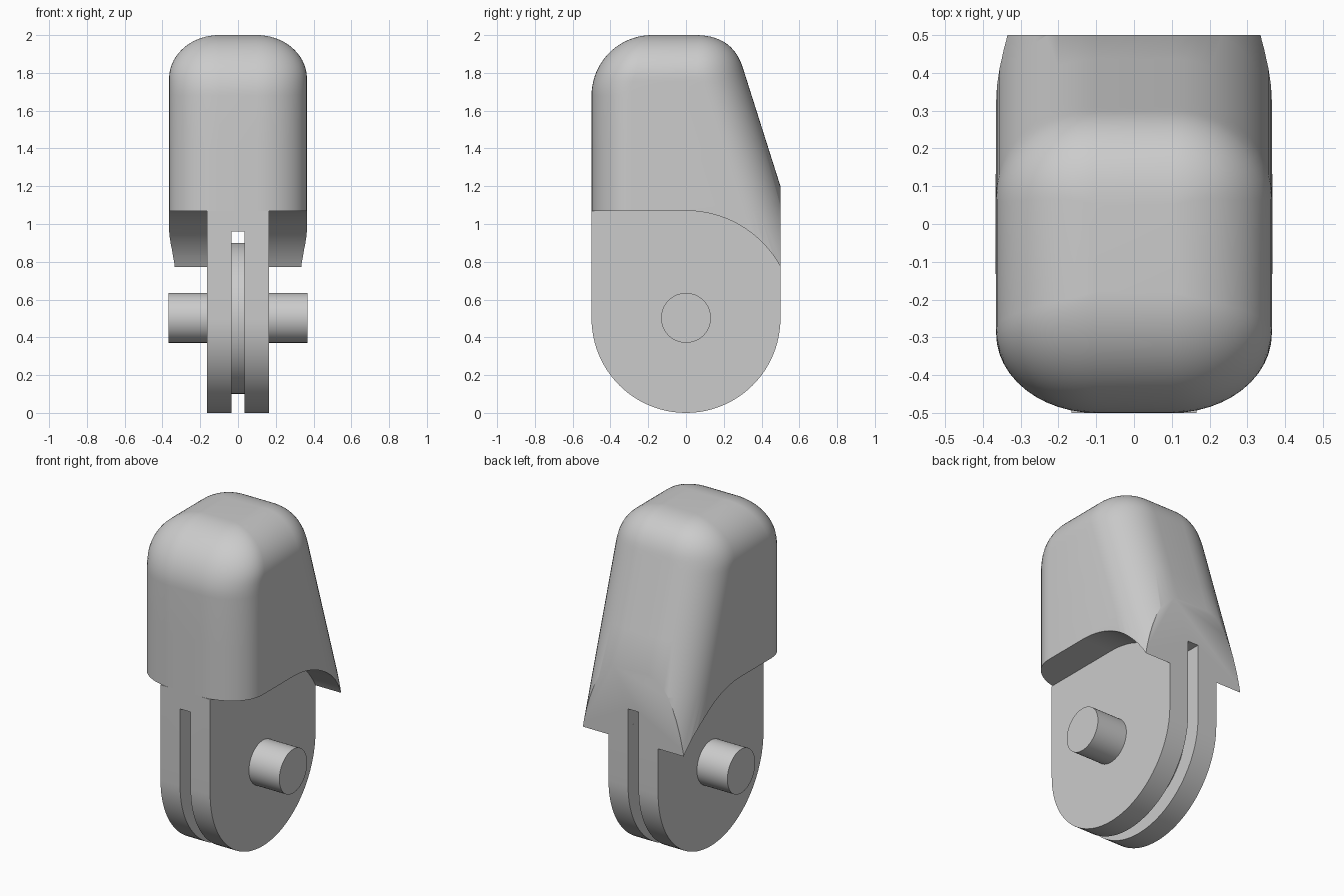
import bpy, bmesh, math
from math import sin, cos, pi, sqrt

if "Cube" in bpy.data.objects:
    bpy.data.objects.remove(bpy.data.objects["Cube"])

grey = bpy.data.materials.new("plain grey")
grey.use_nodes = True
COL = (0.6, 0.6, 0.6, 1)
grey.diffuse_color = COL
grey.node_tree.nodes["Principled BSDF"].inputs["Base Color"].default_value = COL

AXLE_Z = 0.5       # centre of the round lower end
HALF_PLATE = 0.165


def add_object(name, bm):
    bmesh.ops.recalc_face_normals(bm, faces=bm.faces)
    me = bpy.data.meshes.new(name)
    bm.to_mesh(me)
    bm.free()
    ob = bpy.data.objects.new(name, me)
    bpy.context.collection.objects.link(ob)
    me.materials.append(grey)
    return ob


def extrude_x(name, profile, x0, x1):
    """Extrude a (y, z) outline from x0 to x1."""
    bm = bmesh.new()
    face = bm.faces.new([bm.verts.new((x0, y, z)) for y, z in profile])
    res = bmesh.ops.extrude_face_region(bm, geom=[face])
    verts = [g for g in res["geom"] if isinstance(g, bmesh.types.BMVert)]
    bmesh.ops.translate(bm, verts=verts, vec=(x1 - x0, 0, 0))
    return add_object(name, bm)


def arc(r, a0, a1, n, cz=AXLE_Z):
    return [(r * cos(a0 + (a1 - a0) * i / n), cz + r * sin(a0 + (a1 - a0) * i / n))
            for i in range(n + 1)]


def cut(ob, cutter):
    mod = ob.modifiers.new("cut", 'BOOLEAN')
    mod.operation = 'DIFFERENCE'
    mod.solver = 'EXACT'
    mod.object = cutter
    bpy.context.view_layer.objects.active = ob
    bpy.ops.object.modifier_apply(modifier=mod.name)


def smooth(ob):
    bpy.ops.object.select_all(action='DESELECT')
    ob.select_set(True)
    bpy.context.view_layer.objects.active = ob
    bpy.ops.object.shade_smooth_by_angle(angle=math.radians(30))


# Hood outline at each height
def half_width(z):
    s = max(0, (z - 1.77) / 0.23)
    return 0.1 + 0.265 * sqrt(max(0, 1 - s * s))


def front_y(z):
    s = max(0, (z - 1.68) / 0.32)
    return -0.18 - 0.32 * sqrt(max(0, 1 - s * s))


def back_y(z):
    if z <= 1.83:
        return 0.3 + (1.83 - z) * 0.2 / 0.63
    t = 1 - sqrt(max(0, 1 - (z - 1.83) / 0.17))
    return (1 - t) ** 2 * 0.3 + 2 * t * (1 - t) * 0.246 + t * t * 0.05


def section(z, n=12):
    w, f, b = half_width(z), front_y(z), back_y(z)
    k = (w - 0.1) / 0.265
    rx, rf, rb = w - 0.1, 0.21 * k, 0.25 * k
    pts = []
    for q, (sx, cy, ry) in enumerate([(1, b - rb, rb), (-1, b - rb, rb),
                                      (-1, f + rf, rf), (1, f + rf, rf)]):
        for i in range(n + 1):
            a = (q + i / n) * pi / 2
            pts.append((sx * (w - rx) + rx * cos(a), cy + ry * sin(a), z))
    return pts


# Rounded hood, lofted from sections and trimmed flat at the back
levels = [0.6, 1.1, 1.4] + [1.68 + 0.32 * sin(i * pi / 40) for i in range(21)]
bm = bmesh.new()
rings = [[bm.verts.new(p) for p in section(z)] for z in levels]
for lo, hi in zip(rings, rings[1:]):
    for i in range(len(lo)):
        j = (i + 1) % len(lo)
        bm.faces.new((lo[i], lo[j], hi[j], hi[i]))
bm.faces.new(rings[0])
bm.faces.new(rings[-1])
bmesh.ops.remove_doubles(bm, verts=bm.verts, dist=1e-5)
res = bmesh.ops.bisect_plane(bm, geom=bm.verts[:] + bm.edges[:] + bm.faces[:],
                             plane_co=(0, 0.5, 0), plane_no=(0, 1, 0), clear_outer=True)
bmesh.ops.holes_fill(bm, edges=[e for e in bm.edges if e.is_boundary], sides=0)
hood = add_object("hood", bm)

# Underside line shared by the hood and the plate: flat, then a round sweep
end = math.asin(0.275 / 0.57)
under = arc(0.57, pi / 2, end, 24)
low = extrude_x("hood_underside_cutter",
                [(-0.8, 0.3), (-0.8, 1.07)] + arc(0.57, pi / 2, 0, 40) + [(0.57, 0.3)],
                -0.6, 0.6)
cut(hood, low)

# Fork plate with a round lower end
ye = sqrt(0.57 ** 2 - 0.275 ** 2)
under[-1] = (0.5, under[-1][1])
plate = extrude_x("fork_plate", arc(0.5, -pi, 0, 48) + under[::-1] + [(-0.5, 1.07)],
                  -HALF_PLATE, HALF_PLATE)

# Slot through plate and hood
slot = extrude_x("slot_cutter", [(-0.7, -0.2), (0.7, -0.2), (0.7, 0.96), (-0.7, 0.96)],
                 -0.035, 0.035)
cut(hood, slot)
cut(plate, slot)
for helper in (low, slot):
    bpy.data.objects.remove(helper)

# Inner disc in the slot and the axle pin
disc = extrude_x("inner_disc", arc(0.4, 0, 2 * pi, 64)[:-1], -0.04, 0.04)
pin = extrude_x("axle_pin", arc(0.132, 0, 2 * pi, 48, 0.503)[:-1], -0.367, 0.367)

for part in (hood, plate, disc, pin):
    smooth(part)
